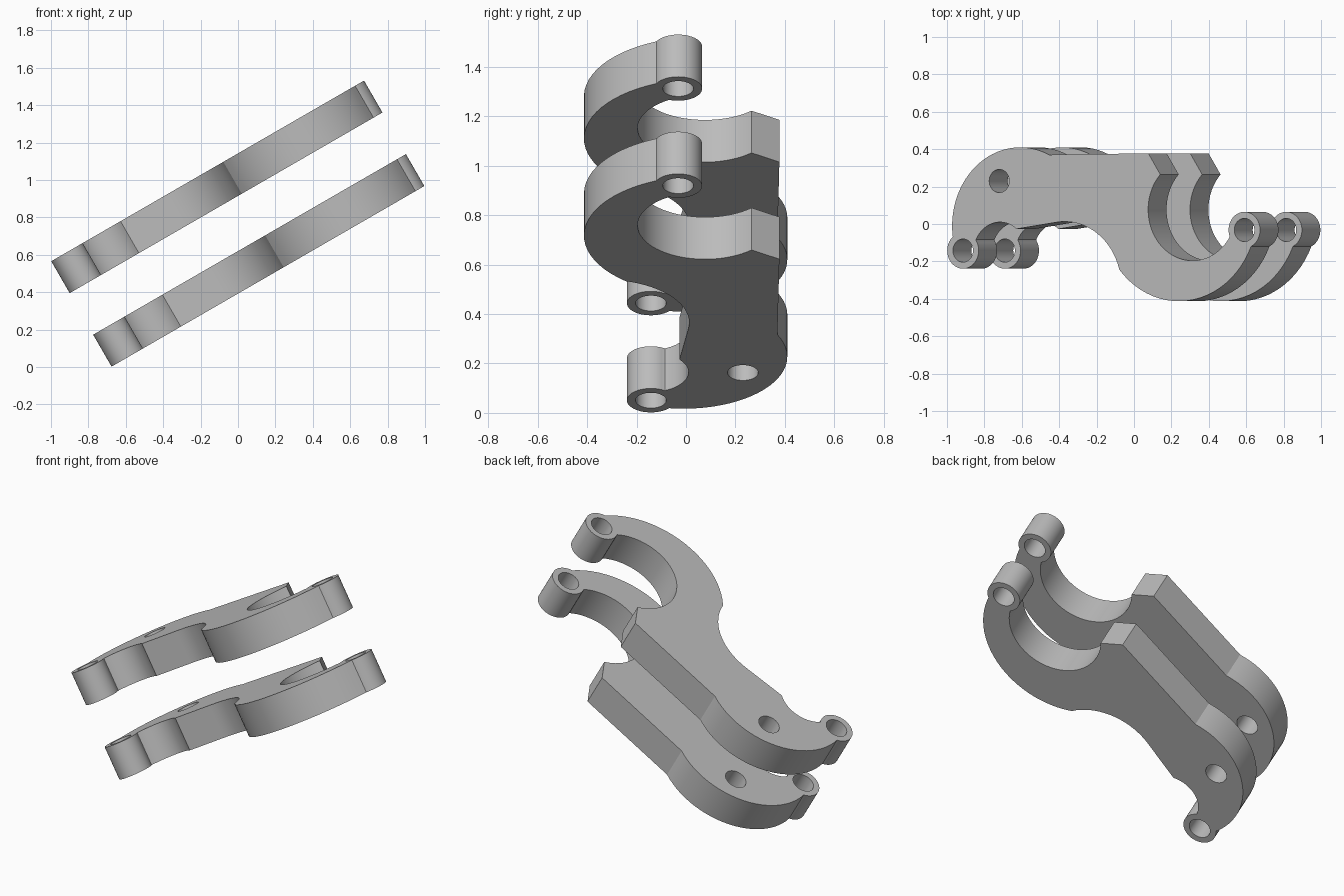
import bpy, bmesh, math
from mathutils import Matrix, Vector

cube = bpy.data.objects.get("Cube")
if cube:
    bpy.data.objects.remove(cube, do_unlink=True)

THICK = 0.197
TILT = math.radians(30)
EYE_R, HOLE_R = 0.097, 0.062
LEFT_EYE, RIGHT_EYE, PIVOT = (0.097, -0.142), (1.834, -0.032), (0.321, 0.23)

grey = bpy.data.materials.new("plain grey")
grey.use_nodes = True
colour = (0.5, 0.5, 0.5, 1)
grey.diffuse_color = colour
grey.node_tree.nodes["Principled BSDF"].inputs["Base Color"].default_value = colour


def arc(centre, radius, start, end):
    """Points on a circular arc, angles in degrees."""
    steps = max(4, round(abs(end - start) / 5))
    angles = [math.radians(start + (end - start) * i / steps) for i in range(steps + 1)]
    return [Vector((centre[0] + radius * math.cos(a), centre[1] + radius * math.sin(a), 0))
            for a in angles]


def outline():
    """Clockwise outline of the hooked plate, lying flat."""
    parts = [
        arc((0.45, -0.01), 0.42, 188, 64.8),           # rounded heel
        [Vector((1.241, 0.378, 0))],                   # straight back
        arc((1.513, 0.077), 0.273, 136.5, 327.7),      # inside of hook
        arc(RIGHT_EYE, EYE_R, 202.3, -64.4),           # eye at hook tip
        arc((1.43, 0.072), 0.485, -23.2, -139.3),      # outside of hook
        arc((0.725, -0.337), 0.35, 15.4, 99),          # hollow under the arm
        arc((0.325, -0.153), 0.163, 51, 155),          # notch beside small eye
        arc(LEFT_EYE, EYE_R, 37, -229.5),              # small eye
    ]
    points = []
    for p in (p for part in parts for p in part):
        if not points or (p - points[-1]).length > 0.006:
            points.append(p)
    if (points[0] - points[-1]).length < 0.006:
        points.pop()
    return points


def plate(name, origin):
    bm = bmesh.new()
    loops = [outline()] + [arc(c, HOLE_R, 0, 360)[:-1] for c in (LEFT_EYE, RIGHT_EYE, PIVOT)]
    edges = []
    for loop in loops:
        verts = [bm.verts.new(p) for p in loop]
        edges += [bm.edges.new((v, verts[i - 1])) for i, v in enumerate(verts)]
    # Fill around the holes, then give the plate its thickness
    bmesh.ops.triangle_fill(bm, use_beauty=True, use_dissolve=False, edges=edges,
                            normal=(0, 0, 1))
    ext = bmesh.ops.extrude_face_region(bm, geom=bm.faces[:], use_keep_orig=True)
    top = [g for g in ext["geom"] if isinstance(g, bmesh.types.BMVert)]
    bmesh.ops.translate(bm, verts=top, vec=(0, 0, THICK))
    bmesh.ops.recalc_face_normals(bm, faces=bm.faces[:])
    # Slope the plate upwards to the left
    bm.transform(Matrix.Translation(origin) @ Matrix.Rotation(-TILT, 4, 'Y'))
    mesh = bpy.data.meshes.new(name)
    bm.to_mesh(mesh)
    bm.free()
    mesh.materials.append(grey)
    obj = bpy.data.objects.new(name, mesh)
    bpy.context.collection.objects.link(obj)
    bpy.ops.object.select_all(action='DESELECT')
    obj.select_set(True)
    bpy.context.view_layer.objects.active = obj
    bpy.ops.object.shade_smooth_by_angle(angle=math.radians(18))


plate("upper_hook_plate", (-0.90, 0, 0.395))
plate("lower_hook_plate", (-0.676, 0, 0.002))
